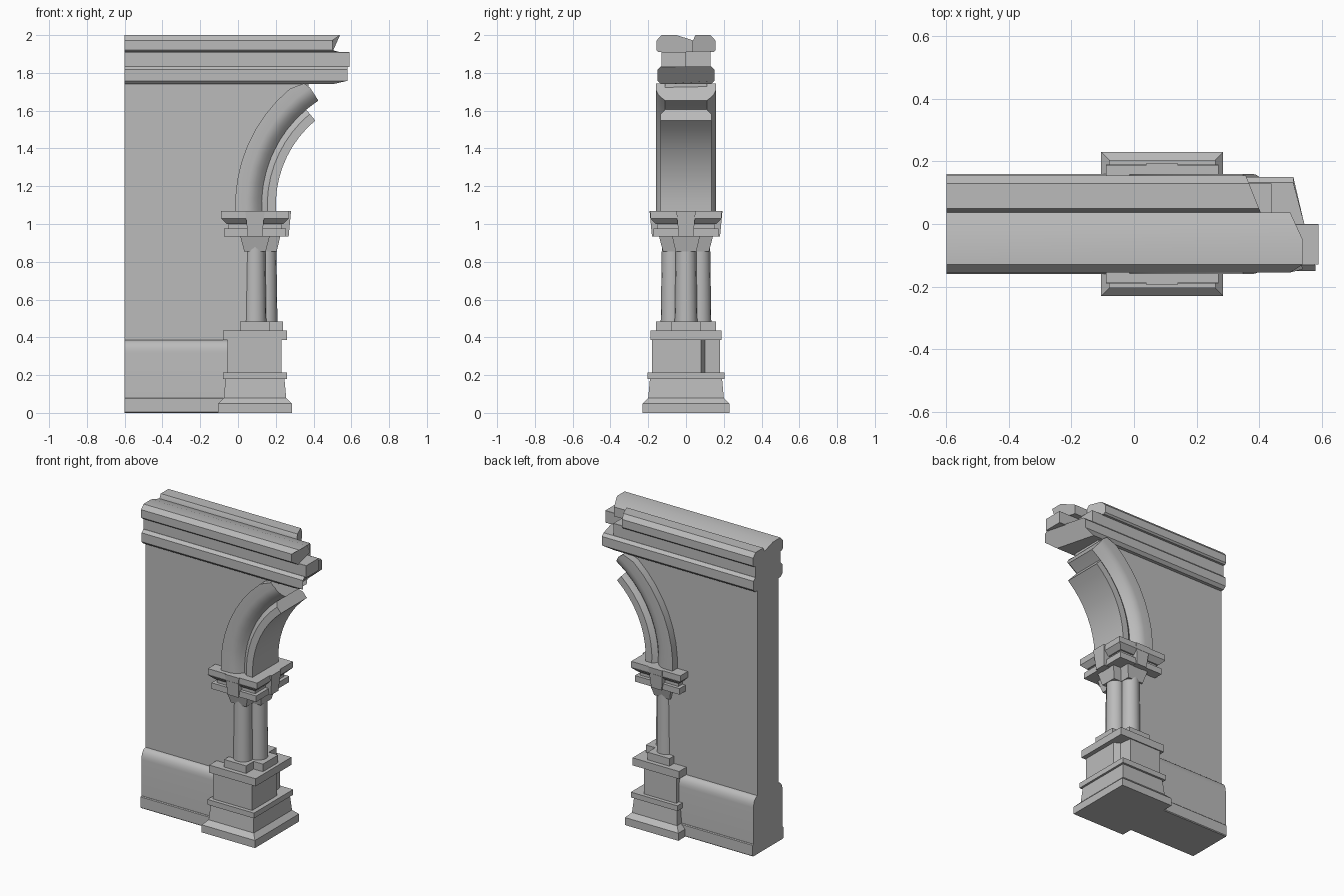
import bpy, bmesh
from math import sin, cos, pi, radians

default_cube = bpy.data.objects.get("Cube")
if default_cube:
    bpy.data.objects.remove(default_cube)

stone = bpy.data.materials.new("grey_stone")
stone.use_nodes = True
stone.diffuse_color = (.5, .5, .5, 1)
stone.node_tree.nodes["Principled BSDF"].inputs["Base Color"].default_value = stone.diffuse_color

WALL_END = -.6       # left end of the wall
WALL_DEPTH = .11     # half thickness of the wall panel
PIER = .09           # pier centre line
ARCH_X, ARCH_Z = .785, 1.1   # centre of the arch curves


def loft(name, rings):
    """Skin a list of closed rings and cap both ends."""
    bm = bmesh.new()
    loops = [[bm.verts.new(point) for point in ring] for ring in rings]
    for lower, upper in zip(loops, loops[1:]):
        for i in range(len(lower)):
            bm.faces.new((lower[i - 1], lower[i], upper[i], upper[i - 1]))
    bm.faces.new(loops[0])
    bm.faces.new(loops[-1])
    bmesh.ops.recalc_face_normals(bm, faces=bm.faces)
    mesh = bpy.data.meshes.new(name)
    bm.to_mesh(mesh)
    bm.free()
    mesh.materials.append(stone)
    part = bpy.data.objects.new(name, mesh)
    bpy.context.collection.objects.link(part)
    bpy.ops.object.select_all(action='DESELECT')
    part.select_set(True)
    bpy.context.view_layer.objects.active = part
    bpy.ops.object.shade_smooth_by_angle(angle=radians(30))


def block(name, bottom, top, width, depth, x=PIER, flare=0):
    """Rectangular course given by half width and half depth, widening upward by flare."""
    rings = []
    for z, grow in ((bottom, 0), (top, flare)):
        w, d = width + grow, depth + grow
        rings.append([(x - w, -d, z), (x + w, -d, z), (x + w, d, z), (x - w, d, z)])
    loft(name, rings)


def mirrored(half):
    return half + [(-y, other) for y, other in reversed(half)]


def chamfered(front, back, bottom, top, cut):
    """Rectangular (y, z) profile with its corners cut."""
    return [(front, bottom + cut), (front + cut, bottom), (back - cut, bottom), (back, bottom + cut),
            (back, top - cut), (back - cut, top), (front + cut, top), (front, top - cut)]


def along_wall(name, profile, end):
    """Run a (y, z) profile from the wall end; end(y, z) shapes the other end."""
    loft(name, [[(WALL_END, y, z) for y, z in profile],
                [(end(y, z), y, z) for y, z in profile]])


def arch_point(radius, angle):
    return ARCH_X - radius * cos(angle), ARCH_Z + radius * sin(angle)


def arch_angles(last, steps=9):
    first = radians(-4)
    return [first + (radians(last) - first) * i / steps for i in range(steps + 1)]


# Wall panel, its right edge hidden behind the pier and the arch
edge = [arch_point(.7, angle) for angle in arch_angles(54)]
outline = [(WALL_END, .3), (edge[0][0], .3)] + edge + [(edge[-1][0], 1.78), (WALL_END, 1.78)]
loft("wall_panel", [[(x, y, z) for x, z in outline] for y in (-WALL_DEPTH, WALL_DEPTH)])

# Wall base with a rounded shoulder, and its low plinth
quarter = [i * pi / 10 for i in range(6)]
shoulder = [(WALL_DEPTH + .042 * cos(a), .32 + .065 * sin(a)) for a in quarter]
along_wall("wall_base", mirrored([(shoulder[0][0], 0)] + shoulder), lambda y, z: 0)
along_wall("wall_plinth", chamfered(-.16, .16, 0, .08, .005), lambda y, z: 0)

# Pedestal
block("pedestal_foot", bottom=0, top=.05, width=.195, depth=.23)
block("pedestal_foot_slope", bottom=.05, top=.08, width=.195, depth=.23, flare=-.03)
block("pedestal_lower_body", bottom=.08, top=.19, width=.165, depth=.2, flare=-.01)
block("pedestal_band", bottom=.18, top=.215, width=.17, depth=.205)
left, right, depth = PIER - .145, PIER + .14, .18
dado = [(left, -depth), (right, -depth), (right, .08), (right - .04, .1), (right - .05, depth), (left, depth)]
loft("pedestal_dado", [[(x, y, z) for x, y in dado] for z in (.2, .39)])
block("pedestal_cap", bottom=.385, top=.435, width=.17, depth=.187)

# Clustered pier with shafts to the front, back and opening
block("pier_base_front_back", bottom=.43, top=.485, width=.08, depth=.158)
block("pier_base_side", bottom=.43, top=.485, width=.08, depth=.08, x=.158)
block("pier_core", bottom=.45, top=.95, width=.05, depth=.07)


def shaft(name, x, y, sides=16):
    turns = [i * 2 * pi / sides for i in range(sides)]
    loft(name, [[(x + r * cos(a), y + r * sin(a), z) for a in turns]
                for z, r in ((.47, .06), (.88, .054))])


shaft("front_shaft", PIER, -.074)
shaft("back_shaft", PIER, .074)
shaft("side_shaft", .149, 0)

block("capital_front_back", bottom=.855, top=.94, width=.057, depth=.122, flare=.022)
block("capital_side", bottom=.855, top=.94, width=.055, depth=.055, x=.15, flare=.02)

# Abacus with tapered key blocks on its visible faces
block("abacus_lower", bottom=.935, top=.975, width=.163, depth=.172)
block("abacus_neck", bottom=.97, top=1, width=.14, depth=.15)
block("abacus_flare", bottom=1, top=1.03, width=.15, depth=.16, flare=.03)
block("abacus_upper", bottom=1.03, top=1.07, width=.18, depth=.187)
block("key_block_front_back", bottom=.933, top=1.07, width=.038, depth=.18, flare=.013)
block("key_block_side", bottom=.933, top=1.07, width=.038, depth=.038, x=.23, flare=.013)


# Broken arch of two ribs, the (half depth, radius) section swept round the arch centre
def rib(name, section, last):
    rings = []
    for angle in arch_angles(last):
        points = [(y, arch_point(radius, angle)) for y, radius in mirrored(section)]
        rings.append([(x, y, min(z, 1.745)) for y, (x, z) in points])
    loft(name, rings)


hollow = [(.16 - .05 * t * t, .74 - .08 * t) for t in (0, .25, .5, .75, 1)]
rib("arch_outer_rib", [(.16, .8)] + hollow, last=57)
rib("arch_inner_rib", [(.1, .69), (.11, .66), (.135, .63), (.135, .585)], last=50)


# Cornice courses, each with its own broken end
def lower_end(y, z):
    slope = .5 if z < 1.75 else .58
    return slope - (.07 if y > .1 else 0)


def top_front_end(y, z):
    return .5 if y > 0 or y < -.15 else .54


def top_back_end(y, z):
    return .42 - y * .4


along_wall("cornice_lower", chamfered(-.15, .15, 1.74, 1.835, .018), lower_end)
along_wall("cornice_middle_front", chamfered(-.13, 0, 1.83, 1.91, .001), lambda y, z: .59)
along_wall("cornice_middle_back", chamfered(0, .13, 1.83, 1.915, .001), lambda y, z: .44)

# Top course with a sloping gutter between front and back
gutter = 1.972
along_wall("cornice_top_front",
           [(-.145, 1.91), (-.155, 1.92), (-.155, gutter), (-.13, 2), (-.05, 2), (.037, gutter), (.037, 1.91)],
           top_front_end)
along_wall("cornice_top_back",
           [(.03, 1.91), (.037, gutter), (.05, 2), (.13, 2), (.155, gutter), (.155, 1.92), (.145, 1.91)],
           top_back_end)
